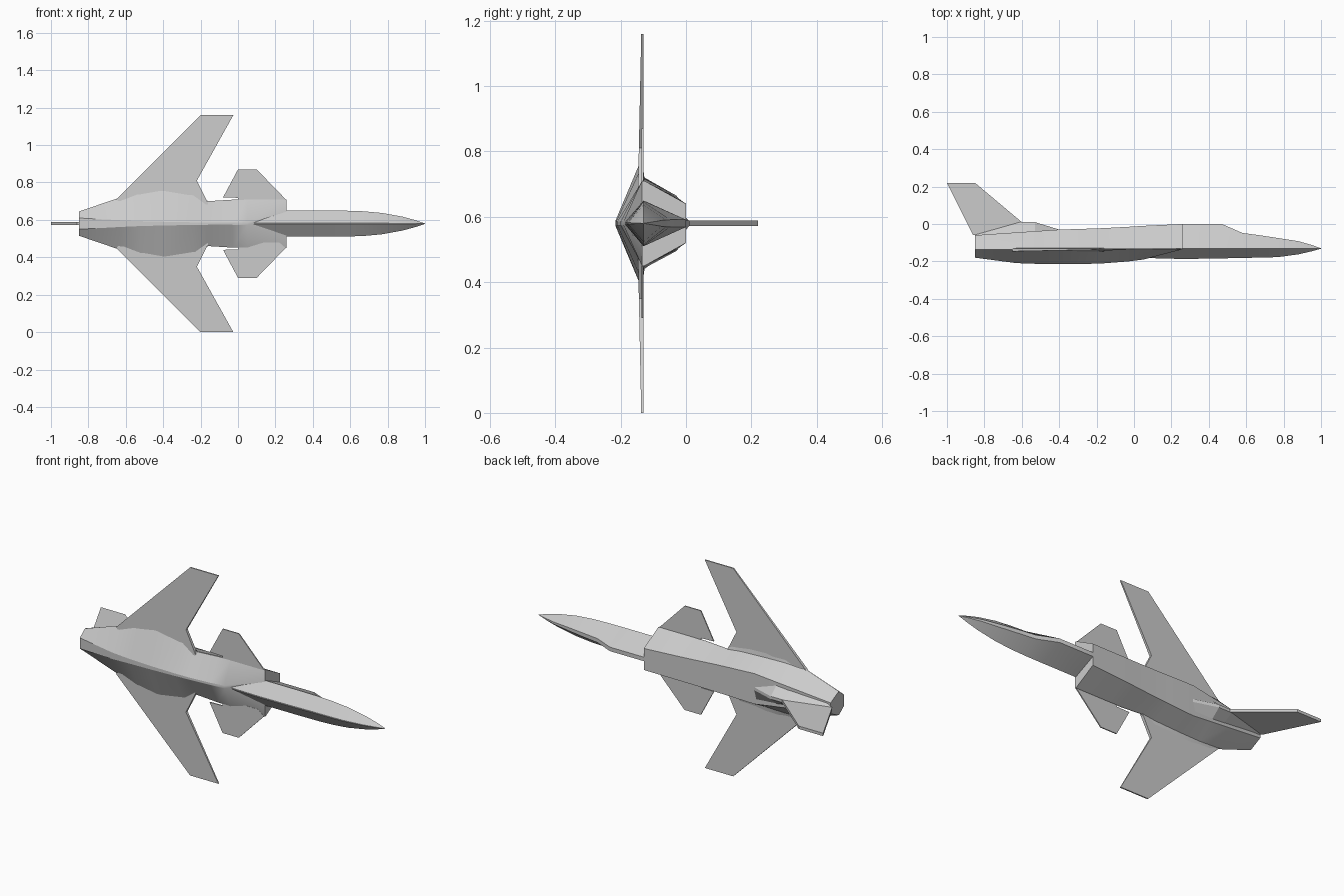
import bpy, bmesh, math

if "Cube" in bpy.data.objects:
    bpy.data.objects.remove(bpy.data.objects["Cube"])

MID = 0.58  # height of the symmetry plane; the aircraft lies on its side, nose to +x

grey = bpy.data.materials.new("light_grey")
grey.diffuse_color = (0.6, 0.6, 0.6, 1)
grey.use_nodes = True
grey.node_tree.nodes["Principled BSDF"].inputs["Base Color"].default_value = grey.diffuse_color


def finish(name, bm, smooth=None):
    bmesh.ops.remove_doubles(bm, verts=bm.verts, dist=1e-5)
    bmesh.ops.recalc_face_normals(bm, faces=bm.faces)
    me = bpy.data.meshes.new(name)
    bm.to_mesh(me)
    bm.free()
    me.materials.append(grey)
    ob = bpy.data.objects.new(name, me)
    bpy.context.collection.objects.link(ob)
    if smooth:
        bpy.ops.object.select_all(action='DESELECT')
        ob.select_set(True)
        bpy.context.view_layer.objects.active = ob
        bpy.ops.object.shade_smooth_by_angle(angle=math.radians(smooth))
    return ob


def loft(name, sections, smooth=None):
    """Sections are (x, [(y, half_width), ...]) listed from top to belly."""
    bm = bmesh.new()
    rings = []
    for x, half in sections:
        pts = [(y, w) for y, w in half] + [(y, -w) for y, w in reversed(half)]
        rings.append([bm.verts.new((x, y, MID + w)) for y, w in pts])
    n = len(rings[0])
    for a, b in zip(rings, rings[1:]):
        for i in range(n):
            j = (i + 1) % n
            bm.faces.new((a[i], a[j], b[j], b[i]))
    bm.faces.new(rings[0])
    bm.faces.new(rings[-1])
    return finish(name, bm, smooth)


def plate(name, outline, axis, lo, hi):
    """Thin slab from a 2D outline; lo and hi give thickness limits per point."""
    bm = bmesh.new()
    def put(a, b, t):
        return bm.verts.new((a, t, b) if axis == 'y' else (a, b, t))
    bot = [put(a, b, lo(b)) for a, b in outline]
    top = [put(a, b, hi(b)) for a, b in outline]
    bm.faces.new(bot)
    bm.faces.new(top)
    for i in range(len(outline)):
        j = (i + 1) % len(outline)
        bm.faces.new((bot[i], bot[j], top[j], top[i]))
    return finish(name, bm)


# Main hull: x, top y, top half width, upper side, lower side, belly y, belly half width
hull = [
    (0.26, 0.0, 0.06, 0.13, 0.13, -0.135, 0.066),
    (0.05, -0.01, 0.067, 0.13, 0.13, -0.19, 0.008),
    (-0.03, -0.015, 0.07, 0.128, 0.128, -0.20, 0.006),
    (-0.16, -0.022, 0.076, 0.12, 0.12, -0.21, 0.006),
    (-0.24, -0.025, 0.079, 0.13, 0.175, -0.213, 0.007),
    (-0.40, -0.03, 0.085, 0.137, 0.20, -0.215, 0.01),
    (-0.52, -0.038, 0.07, 0.14, 0.18, -0.213, 0.013),
    (-0.63, -0.045, 0.057, 0.135, 0.14, -0.209, 0.018),
    (-0.85, -0.06, 0.03, 0.064, 0.065, -0.18, 0.03),
]
loft("main_hull", [(x, [(yt, t), (-0.127, wu), (-0.135, wl), (yb, b)])
                   for x, yt, t, wu, wl, yb, b in hull], 20)

# Forward fuselage with raised cockpit: x, top y, half width, belly y
nose = [
    (0.0, -0.02, 0.07, -0.18), (0.26, 0.0, 0.07, -0.187), (0.47, 0.0, 0.07, -0.184),
    (0.58, -0.048, 0.069, -0.181), (0.67, -0.06, 0.066, -0.18),
    (0.77, -0.075, 0.057, -0.177), (0.88, -0.092, 0.037, -0.162),
    (0.95, -0.112, 0.018, -0.146), (1.0, -0.13, 0.001, -0.132),
]
loft("nose", [(x, [(yt, 0.16 * w), (-0.13, w), (yb, 0.04 * w)])
              for x, yt, w, yb in nose], 25)

# Spine hump ahead of the fin: x, ridge y, base y, base half width
spine = [(-0.40, -0.03, -0.035, 0.06), (-0.53, 0.01, -0.045, 0.055),
         (-0.61, 0.01, -0.05, 0.045), (-0.85, -0.058, -0.065, 0.025)]
loft("spine", [(x, [(yt, 0.008), (yb, w)]) for x, yt, yb, w in spine])

# Upright fin
plate("tail_fin", [(-0.60, 0.01), (-0.85, 0.22), (-1.0, 0.22), (-0.86, -0.06), (-0.78, -0.06)],
      'z', lambda b: MID - 0.008, lambda b: MID + 0.008)

# Forward-swept wings and foreplanes, mirrored about the middle plane
wing = [(-0.16, 0.08), (-0.16, 0.11), (-0.22, 0.23), (-0.025, 0.58),
        (-0.20, 0.58), (-0.65, 0.13), (-0.60, 0.08)]
canard = [(0.22, 0.10), (0.255, 0.13), (0.10, 0.29), (0.0, 0.29),
          (-0.08, 0.14), (0.0, 0.138), (0.0, 0.10)]
for side, s in (("left", 1), ("right", -1)):
    plate("wing_" + side, [(x, MID + s * h) for x, h in wing], 'y',
          lambda b: -0.137 - 0.012 * max(0, 1 - abs(b - MID) / 0.58), lambda b: -0.13)
    plate("foreplane_" + side, [(x, MID + s * h) for x, h in canard], 'y',
          lambda b: -0.136, lambda b: -0.13)
